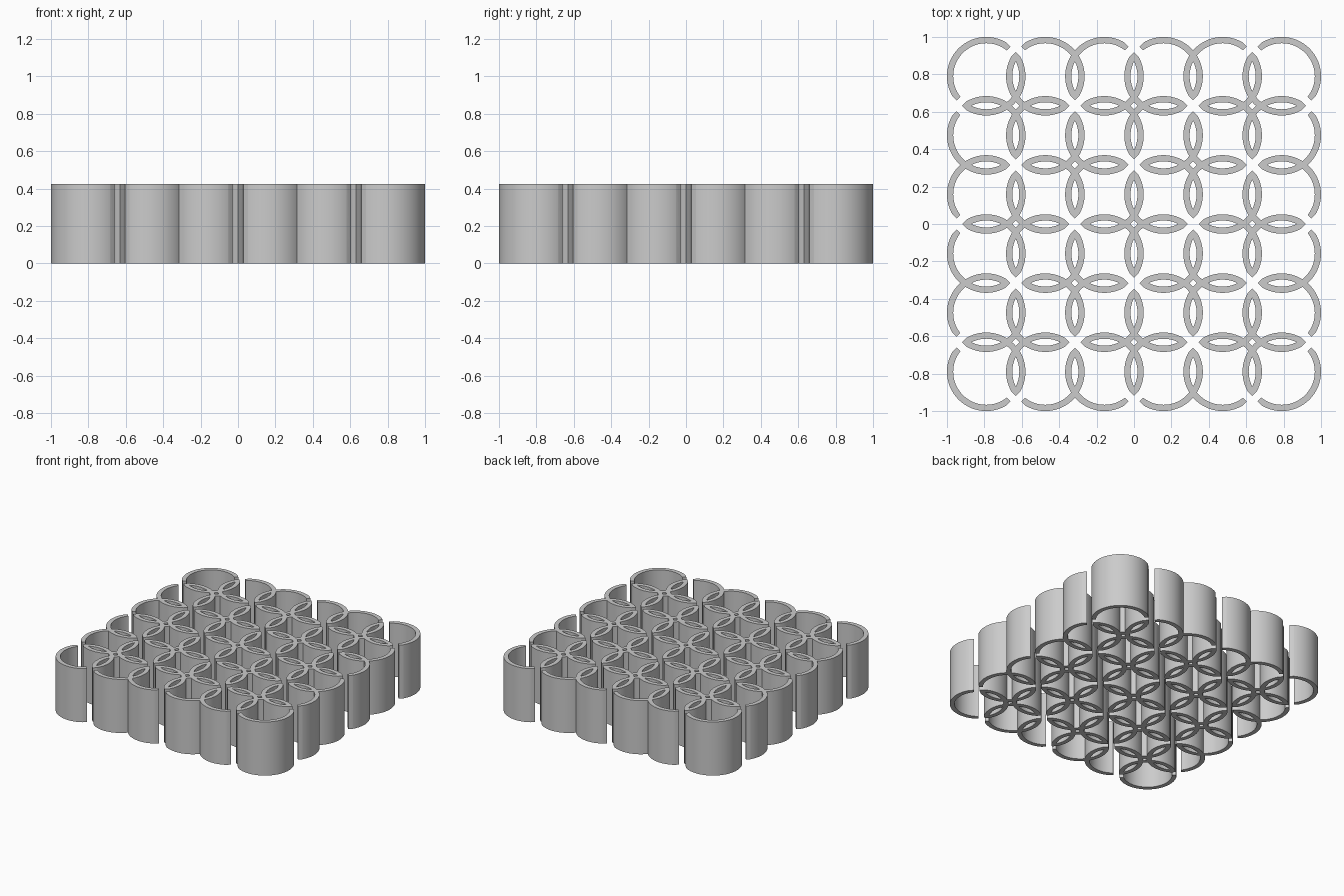
import bpy, bmesh
from math import cos, sin, pi, radians

COUNT = 6          # rings per side
PITCH = 0.316      # spacing of ring centres
OUTER = 0.21
INNER = 0.1765
HEIGHT = 0.425
SEGMENTS = 96
SLOT = 0.0205      # half width of a slot
REACH = 0.075      # length of a slot arm

if "Cube" in bpy.data.objects:
    bpy.data.objects.remove(bpy.data.objects["Cube"], do_unlink=True)

grey = bpy.data.materials.new("light grey")
grey.use_nodes = True
colour = (0.6, 0.6, 0.6, 1)
grey.diffuse_color = colour
grey.node_tree.nodes["Principled BSDF"].inputs["Base Color"].default_value = colour


def extruded(name, bm, height):
    """Extrude every flat face upward and make an object of it."""
    result = bmesh.ops.extrude_face_region(bm, geom=bm.faces[:], use_keep_orig=True)
    top = [v for v in result["geom"] if isinstance(v, bmesh.types.BMVert)]
    bmesh.ops.translate(bm, verts=top, vec=(0, 0, height))
    bmesh.ops.recalc_face_normals(bm, faces=bm.faces[:])
    mesh = bpy.data.meshes.new(name)
    bm.to_mesh(mesh)
    bm.free()
    mesh.materials.append(grey)
    obj = bpy.data.objects.new(name, mesh)
    bpy.context.collection.objects.link(obj)
    return obj


def rings(name, parity):
    """Every second ring, in a checkerboard, so that none touch."""
    bm = bmesh.new()
    mid = (COUNT - 1) / 2
    for i in range(COUNT):
        for j in range(COUNT):
            if (i + j) % 2 != parity:
                continue
            cx, cy = (i - mid) * PITCH, (j - mid) * PITCH
            loops = [[bm.verts.new((cx + r * cos(2 * pi * k / SEGMENTS),
                                    cy + r * sin(2 * pi * k / SEGMENTS), 0))
                      for k in range(SEGMENTS)] for r in (INNER, OUTER)]
            a, b = loops
            for k in range(SEGMENTS):
                n = (k + 1) % SEGMENTS
                bm.faces.new((a[k], b[k], b[n], a[n]))
    return extruded(name, bm, HEIGHT)


def slots():
    """Diagonal crosses at every second meeting point of the rings."""
    bm = bmesh.new()
    for i in range(COUNT + 1):
        for j in range(COUNT + 1):
            if (i + j) % 2 == 0:
                continue
            cx, cy = (i - COUNT / 2) * PITCH, (j - COUNT / 2) * PITCH
            outline = []
            for arm in range(4):
                t = radians(45 + 90 * arm)
                for u, v in ((REACH, -SLOT), (REACH, SLOT), (SLOT, SLOT)):
                    outline.append(bm.verts.new((cx + u * cos(t) - v * sin(t),
                                                 cy + u * sin(t) + v * cos(t), -0.1)))
            bm.faces.new(outline)
    return extruded("slot_cutter", bm, HEIGHT + 0.2)


def combine(obj, tool, operation):
    mod = obj.modifiers.new(operation.lower(), "BOOLEAN")
    mod.operation = operation
    mod.solver = "EXACT"
    mod.object = tool
    bpy.ops.object.modifier_apply(modifier=mod.name)
    bpy.data.objects.remove(tool, do_unlink=True)


# Interlocking ring lattice
lattice = rings("ring_lattice", 0)
bpy.ops.object.select_all(action="DESELECT")
bpy.context.view_layer.objects.active = lattice
lattice.select_set(True)
combine(lattice, rings("second_rings", 1), "UNION")
combine(lattice, slots(), "DIFFERENCE")
bpy.ops.object.shade_smooth_by_angle(angle=radians(30))
